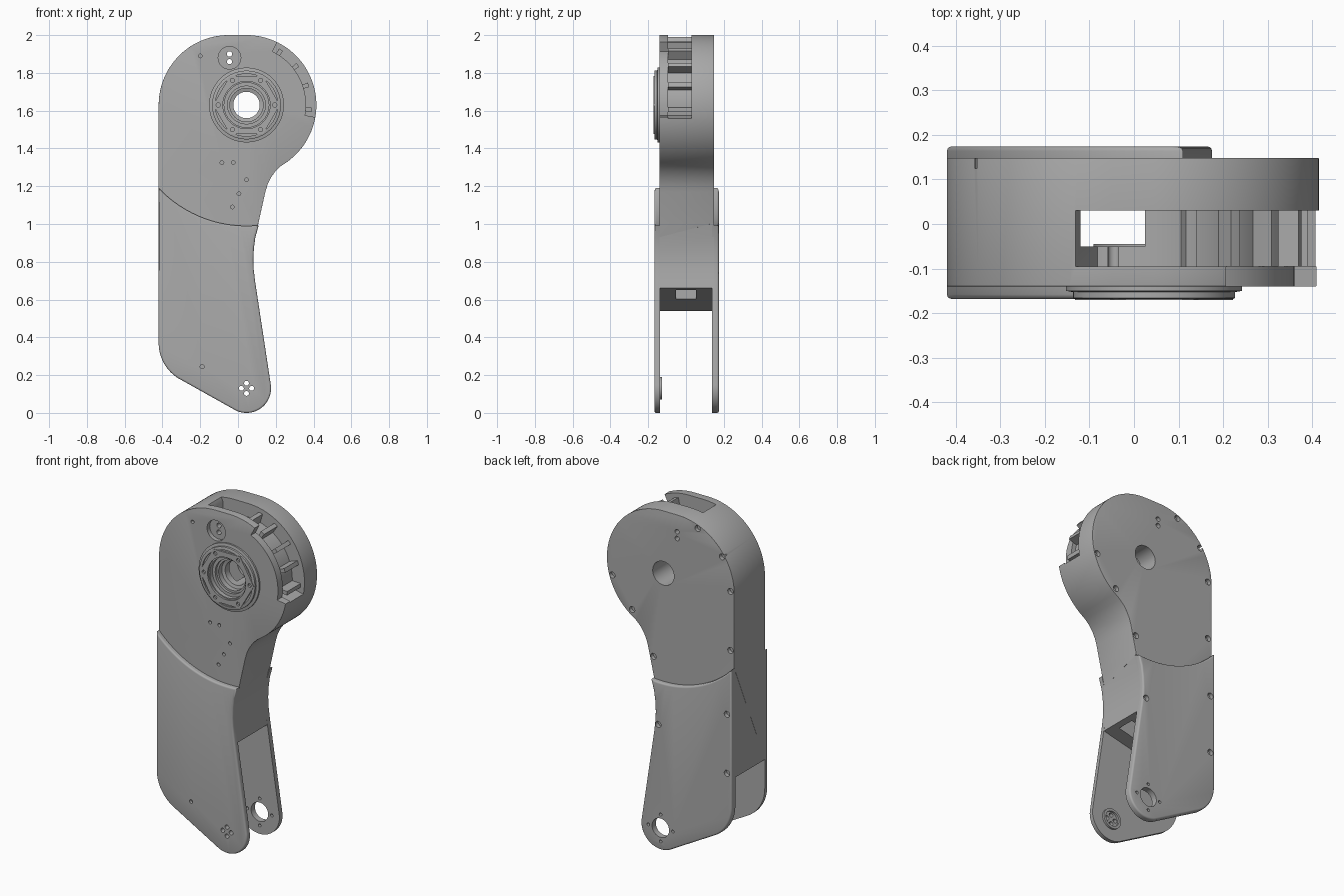
import bpy, bmesh, math

if "Cube" in bpy.data.objects:
    bpy.data.objects.remove(bpy.data.objects["Cube"])

grey = bpy.data.materials.new("mid grey")
grey.use_nodes = True
COLOUR = (0.4, 0.4, 0.4, 1)
grey.diffuse_color = COLOUR
grey.node_tree.nodes["Principled BSDF"].inputs["Base Color"].default_value = COLOUR

HUB = (0.045, 1.63)    # main joint axis
PIN = (0.045, 0.13)    # fork joint axis
STEP = 0.64            # radius of the raised panels' upper edge


def arc(c, r, a0, a1, n):
    angles = [math.radians(a0 + (a1 - a0) * i / n) for i in range(n + 1)]
    return [(c[0] + r * math.cos(a), c[1] + r * math.sin(a)) for a in angles]


def circle(c, r, n=32):
    return arc(c, r, 0, 360, n)[:-1]


def sector(r0, r1, a0, a1):
    return arc(HUB, r1, a0, a1, 40) + arc(HUB, r0, a1, a0, 40)


def finish(name, bm):
    bmesh.ops.recalc_face_normals(bm, faces=bm.faces)
    mesh = bpy.data.meshes.new(name)
    bm.to_mesh(mesh)
    bm.free()
    mesh.materials.append(grey)
    ob = bpy.data.objects.new(name, mesh)
    bpy.context.collection.objects.link(ob)
    return ob


def prism(name, pts, y0, y1, bevel=0, planes=(), reach=9):
    """Extrude an x-z outline along y and round the rims on the given y planes."""
    bm = bmesh.new()
    face = bm.faces.new([bm.verts.new((x, y0, z)) for x, z in pts])
    ext = bmesh.ops.extrude_face_region(bm, geom=[face])
    for v in ext["geom"]:
        if isinstance(v, bmesh.types.BMVert):
            v.co.y = y1
    bmesh.ops.recalc_face_normals(bm, faces=bm.faces)
    if bevel:
        def on_rim(v):
            near = math.dist((v.co.x, v.co.z), HUB) < reach
            return near and any(abs(v.co.y - p) < 1e-4 for p in planes)
        rim = [e for e in bm.edges if all(on_rim(v) for v in e.verts)
               and abs(e.verts[0].co.y - e.verts[1].co.y) < 1e-4]
        bmesh.ops.bevel(bm, geom=rim, offset=bevel, segments=3, profile=0.5,
                        affect='EDGES', clamp_overlap=True)
    return finish(name, bm)


def lathe(name, profile, c, n=64):
    """Spin a closed (radius, y) profile around an axis along y."""
    bm = bmesh.new()
    rings = [[bm.verts.new((x, y, z)) for x, z in circle(c, r, n)] for r, y in profile]
    for k, ring in enumerate(rings):
        nxt = rings[(k + 1) % len(rings)]
        for i in range(n):
            j = (i + 1) % n
            bm.faces.new((ring[i], ring[j], nxt[j], nxt[i]))
    return finish(name, bm)


def cut(ob, pts, y0, y1):
    tool = prism("cutter", pts, y0, y1)
    tool.hide_render = True
    mod = ob.modifiers.new("cut", 'BOOLEAN')
    mod.operation, mod.solver, mod.object = 'DIFFERENCE', 'EXACT', tool
    bpy.context.view_layer.objects.active = ob
    bpy.ops.object.modifier_apply(modifier=mod.name)
    bpy.data.objects.remove(tool)


# Shared outline pieces, counter-clockwise from the lower right of the head
head = arc(HUB, 0.37, -55, 90, 48) + arc((-0.05, 1.63), 0.37, 90, 180, 30)
foot = arc((-0.20, 0.37), 0.22, 180, 244, 20) + arc(PIN, 0.13, 244, 368, 30)
waist = [(0.09, 0.70), (0.083, 0.76), (0.081, 0.81), (0.084, 0.87), (0.092, 0.93)]
neck = [(0.108, 1.005), (0.145, 1.17), (0.157, 1.21), (0.174, 1.245),
        (0.197, 1.278), (0.225, 1.305)]

# Main body, ending at the sloped roof of the fork
body = prism("main_body", head + [(-0.42, 1.19), (-0.42, 0.54), (0.095, 0.66)] + waist + neck,
             -0.14, 0.148, 0.014, (-0.14, 0.148), STEP + 0.01)

# Raised lower panels that form the two fork plates
panel = foot + waist + arc(HUB, STEP, 275.8, 223.4, 24)
front = prism("front_fork_plate", panel, -0.168, -0.138, 0.016, (-0.168,))
back = prism("back_fork_plate", panel, 0.138, 0.174, 0.016, (0.174,))

# Rim pocket, front notch, vertical shaft and roof window
cut(body, sector(0.29, 0.46, -11, 116), -0.095, 0.03)
cut(body, sector(0.315, 0.46, -10, 64), -0.2, -0.09)
cut(body, [(-0.12, 0.4), (0.025, 0.4), (0.025, 2.1), (-0.12, 2.1)], -0.05, 0.03)
cut(body, [(-0.15, 0.4), (0.06, 0.4), (0.06, 0.8), (-0.15, 0.8)], -0.052, 0.052)

# Joint bore, round recess and its two through holes
cut(body, circle(HUB, 0.07, 48), -0.3, 0.3)
cut(body, circle(HUB, 0.135, 48), -0.3, -0.05)
cut(body, circle((-0.045, 1.88), 0.06), -0.2, -0.115)
for z in (1.9, 1.86):
    cut(body, circle((-0.045, z), 0.014, 16), -0.3, 0.3)

# Small front holes
for p in ((-0.2, 1.89), (-0.085, 1.325), (-0.025, 1.325), (0.045, 1.235),
          (0.005, 1.16), (-0.03, 1.09)):
    cut(body, circle(p, 0.01, 12), -0.2, -0.12)
cut(front, circle((-0.19, 0.245), 0.011, 12), -0.2, -0.15)

# Screw recesses round the back
for p in ((-0.18, 1.955), (-0.34, 1.83), (-0.395, 1.64), (-0.395, 1.29),
          (0.38, 1.53), (0.25, 1.36), (0.11, 1.12)):
    cut(body, circle(p, 0.018, 16), 0.125, 0.3)
for p in ((-0.39, 0.92), (-0.39, 0.57), (0.06, 0.74)):
    cut(back, circle(p, 0.018, 16), 0.15, 0.3)

# Fork pin holes
cut(back, circle(PIN, 0.056), 0.1, 0.3)
for p in circle(PIN, 0.08, 4):
    cut(back, circle(p, 0.009, 12), 0.1, 0.3)
for p in circle(PIN, 0.027, 4):
    cut(front, circle(p, 0.013, 14), -0.3, -0.1)
pin_seat = lathe("pin_seat", [(0.06, -0.14), (0.06, -0.126), (0.045, -0.126), (0.045, -0.14)], PIN)

# Stepped bearing ring on the front
bearing = lathe("bearing_ring", [
    (0.198, -0.135), (0.198, -0.15), (0.182, -0.153), (0.182, -0.166), (0.178, -0.168),
    (0.165, -0.168), (0.165, -0.16), (0.118, -0.16), (0.118, -0.135), (0.1, -0.135),
    (0.1, -0.12), (0.088, -0.12), (0.088, -0.09), (0.07, -0.085), (0.07, -0.045),
    (0.136, -0.045), (0.136, -0.135)], HUB)
hexagon = prism("hexagon_flange", circle(HUB, 0.177, 6), -0.171, -0.158)
cut(hexagon, circle(HUB, 0.125, 48), -0.3, 0)
for p in circle(HUB, 0.15, 6):
    cut(hexagon, circle(p, 0.011, 12), -0.3, 0)

# Radial ribs inside the rim pocket
ribs = [prism("pocket_rib", sector(0.285, 0.345, a - 2, a + 2), -0.095, 0.032)
        for a in (-4, 18, 38, 58, 76)]

for ob in bpy.context.scene.objects:
    ob.select_set(ob.type == 'MESH')
bpy.context.view_layer.objects.active = body
bpy.ops.object.shade_smooth_by_angle(angle=math.radians(32))
bpy.ops.object.select_all(action='DESELECT')
